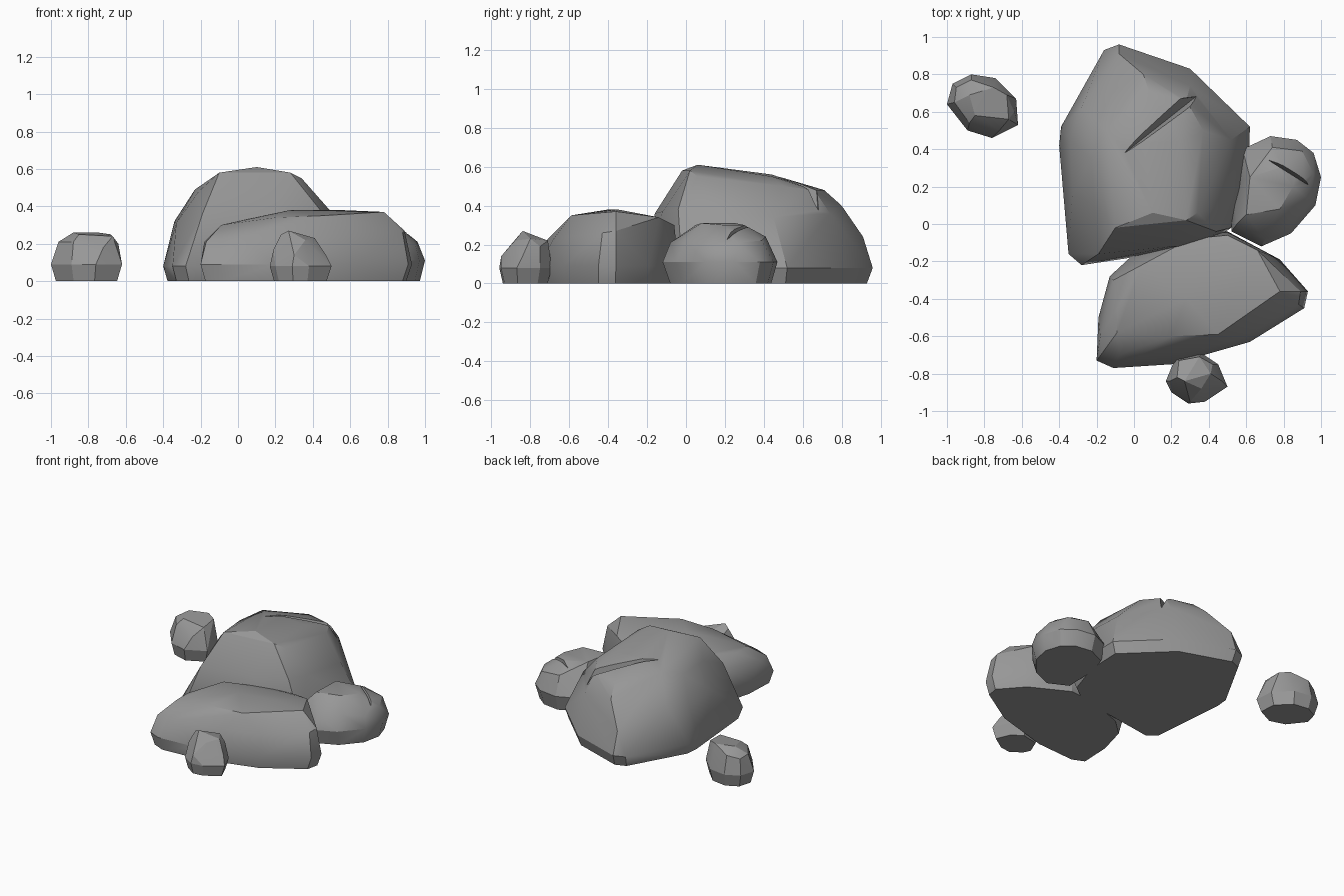
import bpy
import bmesh
from math import radians
from mathutils import Vector

default_cube = bpy.data.objects.get("Cube")
if default_cube:
    bpy.data.objects.remove(default_cube, do_unlink=True)

# One plain stone colour
stone = bpy.data.materials.new("stone grey")
stone.use_nodes = True
colour = (0.31, 0.31, 0.31, 1)
stone.diffuse_color = colour
shader = next(node for node in stone.node_tree.nodes if node.type == 'BSDF_PRINCIPLED')
shader.inputs["Base Color"].default_value = colour


def hull_object(name, points):
    """Wrap points, given in hundredths of a unit, in a convex skin."""
    bm = bmesh.new()
    for point in points:
        bm.verts.new(Vector(point) / 100)
    bmesh.ops.convex_hull(bm, input=bm.verts[:])
    loose = [vert for vert in bm.verts if not vert.link_faces]
    bmesh.ops.delete(bm, geom=loose, context='VERTS')
    bmesh.ops.dissolve_limit(bm, angle_limit=radians(1),
                             verts=bm.verts[:], edges=bm.edges[:])
    bmesh.ops.recalc_face_normals(bm, faces=bm.faces[:])
    mesh = bpy.data.meshes.new(name)
    bm.to_mesh(mesh)
    bm.free()
    mesh.materials.append(stone)
    obj = bpy.data.objects.new(name, mesh)
    bpy.context.collection.objects.link(obj)
    return obj


def activate(obj):
    bpy.ops.object.select_all(action='DESELECT')
    obj.select_set(True)
    bpy.context.view_layer.objects.active = obj


def rock(name, belt_height, base_scale, belt, crown, chip=None, smooth_angle=30):
    """Flat base, widest belt just above it, and crown points on top."""
    centre = sum((Vector(p) for p in belt), Vector((0, 0))) / len(belt)
    base = [(*centre.lerp(Vector(p), base_scale), 0) for p in belt]
    middle = [(x, y, belt_height) for x, y in belt]
    obj = hull_object(name, base + middle + crown)

    # Cut the wedge-shaped chip out of the crown
    if chip:
        cutter = hull_object(name + "_chip_cutter", chip)
        cutter.hide_render = True
        modifier = obj.modifiers.new("chip", 'BOOLEAN')
        modifier.operation = 'DIFFERENCE'
        modifier.solver = 'EXACT'
        modifier.object = cutter
        activate(obj)
        bpy.ops.object.modifier_apply(modifier=modifier.name)
        bpy.data.objects.remove(cutter, do_unlink=True)

    activate(obj)
    bpy.ops.object.shade_smooth_by_angle(angle=radians(smooth_angle))
    return obj


# Large domed boulder at the back
rock(
    "large_boulder", belt_height=8, base_scale=0.95,
    belt=[(-8, 96), (30, 83), (62, 52), (61, 25), (52, -2), (38, -12),
          (-28, -22), (-35, -16), (-40, 42), (-39, 52), (-16, 93)],
    crown=[(-34, 45, 32), (-33, 15, 31), (-19, -16, 36), (20, -12, 37),
           (44, -4, 38), (49, 10, 38), (52, 45, 34), (30, 74, 36),
           (-8, 91, 24), (-28, 62, 36), (5, 80, 40),
           (-23, 35, 49), (-21, 10, 48), (-10, -2, 58), (10, 6, 61),
           (28, 2, 58), (34, 6, 55), (37, 50, 50), (28, 66, 48),
           (8, 71, 48), (-15, 50, 53), (5, 44, 56), (25, 44, 55)],
    chip=[(-5, 38, 55), (33, 68, 35), (16, 66, 62), (29, 59, 62),
          (-5, 38, 62), (36, 69, 62)],
)

# Long low boulder at the front
rock(
    "front_boulder", belt_height=9, base_scale=0.95,
    belt=[(-20, -73), (-11, -77), (20, -75), (38, -69), (62, -63),
          (91, -45), (93, -36), (78, -19), (50, -4), (30, -5),
          (0, -16), (-13, -28), (-19, -50)],
    crown=[(-18, -60, 21), (-17, -69, 21), (-8, -70, 23), (2, -71, 23),
           (-9, -58, 30), (-9, -45, 30), (20, -60, 34), (45, -59, 35),
           (33, -68, 23), (60, -60, 24), (88, -43, 26), (89, -36, 27),
           (78, -36, 37), (66, -14, 34), (50, -6, 30), (30, -8, 30),
           (4, -22, 33), (28, -40, 38), (55, -35, 38),
           (-11, -30, 24), (-2, -28, 30)],
)

# Round boulder on the left side
rock(
    "side_boulder", belt_height=11, base_scale=0.88,
    belt=[(52, -4), (68, -12), (84, -5), (97, 10), (100, 25),
          (96, 38), (87, 45), (73, 47), (58, 40), (53, 20)],
    crown=[(55, 0, 24), (70, -8, 21), (84, 0, 22), (95, 12, 19),
           (96, 27, 21), (90, 39, 22), (74, 41, 24), (60, 5, 30),
           (78, 8, 31), (85, 20, 30), (78, 30, 30), (62, 25, 31)],
    chip=[(69, 36, 28), (93, 21, 21), (87, 33, 40), (86, 25, 40),
          (69, 36, 40), (95, 21, 40)],
)

# Small loose stones
rock(
    "front_pebble", belt_height=8, base_scale=0.85, smooth_angle=20,
    belt=[(17, -84), (22, -72), (36, -69), (45, -75), (50, -87),
          (38, -95), (29, -96), (20, -90)],
    crown=[(19, -84, 17), (23, -82, 25), (27, -84, 27), (41, -80, 23),
           (47, -84, 14), (30, -95, 14), (24, -73, 20), (35, -71, 22),
           (42, -75, 19), (36, -88, 22)],
)
rock(
    "back_pebble", belt_height=9, base_scale=0.86, smooth_angle=20,
    belt=[(-100, 64), (-97, 75), (-87, 80), (-74, 78), (-63, 67),
          (-62, 53), (-76, 46), (-89, 50)],
    crown=[(-96, 65, 21), (-95, 73, 20), (-87, 77, 22), (-88, 69, 26),
           (-75, 73, 26), (-68, 69, 25), (-64, 60, 20), (-67, 56, 24),
           (-72, 50, 18), (-88, 54, 21), (-85, 58, 25)],
)
